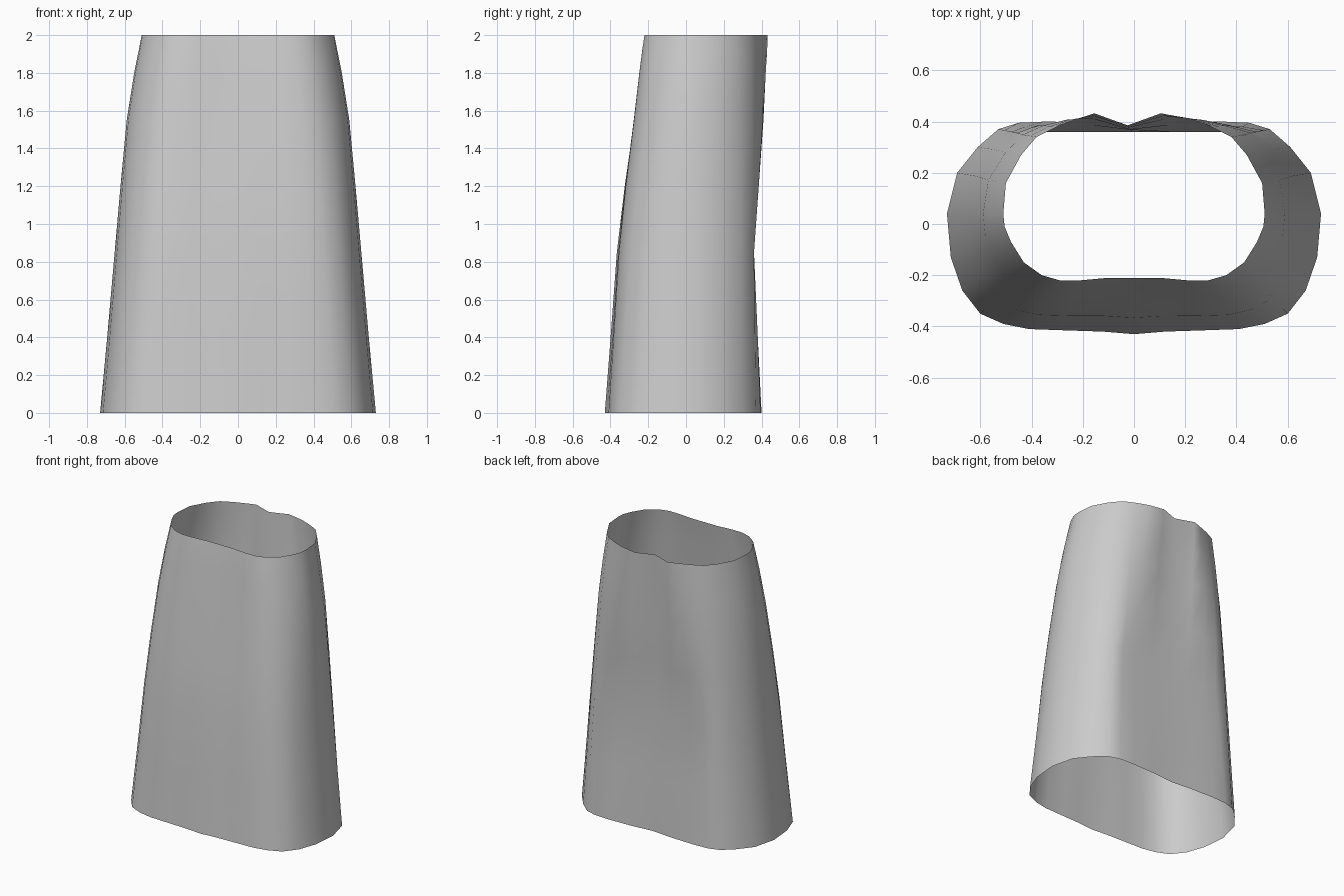
import bpy, bmesh

cube = bpy.data.objects.get("Cube")
if cube:
    bpy.data.objects.remove(cube, do_unlink=True)

# Half outline from front centre round to back centre: hem x, y then waist x, y
HALF = [
    (0, -.43, 0, -.21), (.12, -.42, .1, -.21), (.27, -.415, .21, -.22),
    (.41, -.41, .29, -.22), (.51, -.39, .36, -.20), (.60, -.35, .43, -.15),
    (.67, -.26, .48, -.07), (.715, -.13, .505, -.01), (.73, .04, .51, .04),
    (.69, .20, .50, .16), (.61, .30, .44, .27), (.53, .37, .38, .34),
    (.45, .395, .30, .38), (.34, .40, .22, .41), (.16, .395, .13, .432),
    (0, .38, 0, .385),
]
# Height, sideways taper, front taper, limit of the back, depth of back crease
LEVELS = [
    (0, 0, 0, .41, 0), (.4, .17, .14, .38, 0), (.85, .35, .29, .36, 0),
    (1.2, .49, .48, .385, .015), (1.55, .64, .71, .41, .015),
    (1.8, .82, .86, .422, .008), (1.92, .93, .94, .43, .004), (2, 1, 1, .435, 0),
]


def mix(a, b, t):
    return a + (b - a) * t


def ring(bm, level):
    z, tx, ty, limit, crease = level
    right = []
    for hx, hy, wx, wy in HALF:
        x, y = mix(hx, wx, tx), min(mix(hy, wy, ty), limit)
        if hx == 0 and hy > 0:
            y -= crease
        right.append((x, y))
    outline = right + [(-x, y) for x, y in reversed(right[1:-1])]
    verts = []
    for x, y in outline:
        # The pleat in the back sits slightly off centre at the waist
        if y > .3 and abs(x) < .2:
            x -= .025 * tx
        verts.append(bm.verts.new((x, y, z)))
    return verts


# Open tapered tube
bm = bmesh.new()
rings = [ring(bm, level) for level in LEVELS]
for low, high in zip(rings, rings[1:]):
    n = len(low)
    for i in range(n):
        j = (i + 1) % n
        bm.faces.new((low[i], low[j], high[j], high[i])).smooth = True
mesh = bpy.data.meshes.new("skirt")
bm.to_mesh(mesh)
bm.free()
skirt = bpy.data.objects.new("skirt", mesh)
bpy.context.collection.objects.link(skirt)

# Plain grey cloth
cloth = bpy.data.materials.new("grey cloth")
cloth.use_nodes = True
colour = (.6, .6, .6, 1)
cloth.diffuse_color = colour
cloth.node_tree.nodes["Principled BSDF"].inputs["Base Color"].default_value = colour
mesh.materials.append(cloth)
